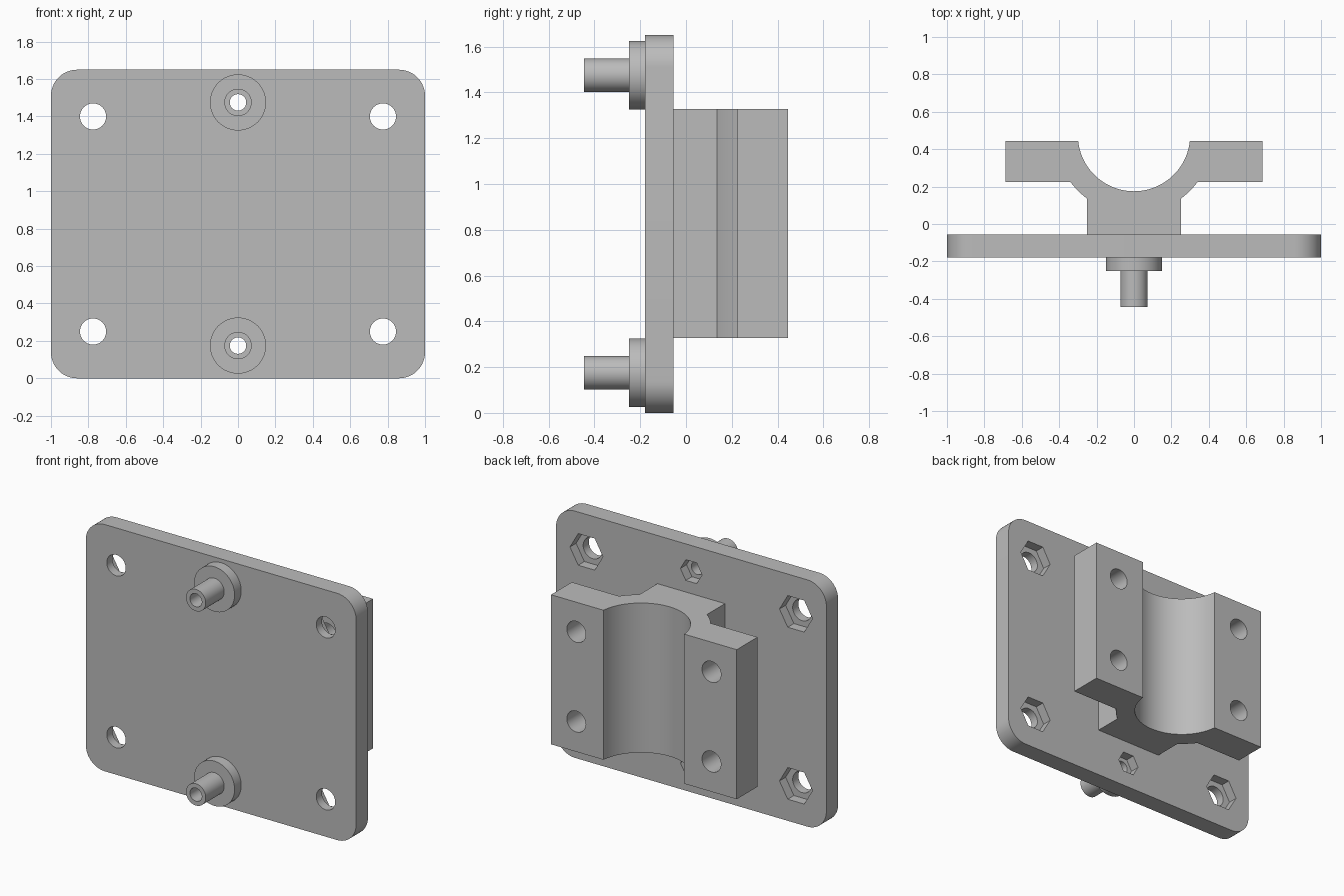
import bpy, bmesh
from math import pi, sin, cos, acos, asin
from mathutils import Matrix, Vector

cube = bpy.data.objects.get("Cube")
if cube:
    bpy.data.objects.remove(cube, do_unlink=True)

grey = bpy.data.materials.new("plain grey")
grey.use_nodes = True
grey.diffuse_color = (0.5, 0.5, 0.5, 1)
grey.node_tree.nodes["Principled BSDF"].inputs["Base Color"].default_value = (0.5, 0.5, 0.5, 1)

PLATE_FRONT, PLATE_BACK = -0.18, -0.055
HEIGHT = 1.65


def finish(name, bm):
    """Turn a bmesh into a grey object."""
    bmesh.ops.recalc_face_normals(bm, faces=bm.faces)
    mesh = bpy.data.meshes.new(name)
    bm.to_mesh(mesh)
    bm.free()
    mesh.materials.append(grey)
    obj = bpy.data.objects.new(name, mesh)
    bpy.context.collection.objects.link(obj)
    return obj


def prism(name, points, offset):
    """Extrude a closed 3D outline along an offset."""
    bm = bmesh.new()
    face = bm.faces.new([bm.verts.new(p) for p in points])
    new = bmesh.ops.extrude_face_region(bm, geom=[face], use_keep_orig=True)["geom"]
    bmesh.ops.translate(bm, vec=offset, verts=[v for v in new if isinstance(v, bmesh.types.BMVert)])
    return finish(name, bm)


def arc(cx, cy, r, start, end, steps):
    angles = [start + (end - start) * i / steps for i in range(steps + 1)]
    return [(cx + r * cos(a), cy + r * sin(a)) for a in angles]


def add_cutter(bm, x, z, radius, y0, y1, sides):
    """Add a cylinder lying along y."""
    matrix = Matrix.Translation((x, (y0 + y1) / 2, z)) @ Matrix.Rotation(pi / 2, 4, "X")
    if sides == 6:  # hexagon corners point sideways
        matrix = matrix @ Matrix.Rotation(pi / 2, 4, "Z")
    bmesh.ops.create_cone(bm, cap_ends=True, segments=sides, radius1=radius,
                          radius2=radius, depth=y1 - y0, matrix=matrix)


def cut(obj, holes):
    """Subtract a list of cylinders, one pass for each set."""
    bm = bmesh.new()
    for hole in holes:
        add_cutter(bm, *hole)
    cutter = finish("hole_cutter", bm)
    cutter.hide_render = True
    mod = obj.modifiers.new("holes", "BOOLEAN")
    mod.operation, mod.solver, mod.object = "DIFFERENCE", "EXACT", cutter
    select(obj)
    bpy.ops.object.modifier_apply(modifier=mod.name)
    bpy.data.objects.remove(cutter, do_unlink=True)


def select(obj):
    bpy.ops.object.select_all(action="DESELECT")
    obj.select_set(True)
    bpy.context.view_layer.objects.active = obj


def smooth(obj):
    select(obj)
    bpy.ops.object.shade_smooth_by_angle(angle=pi / 6)


# Base plate with rounded corners
R = 0.14
outline = []
for i, (cx, cz) in enumerate([(1 - R, HEIGHT - R), (R - 1, HEIGHT - R), (R - 1, R), (1 - R, R)]):
    outline += arc(cx, cz, R, i * pi / 2, (i + 1) * pi / 2, 12)
plate = prism("base_plate", [(x, PLATE_FRONT, z) for x, z in outline],
              (0, PLATE_BACK - PLATE_FRONT, 0))

# Bolt holes with hexagonal nut pockets in the back
bolts = [(x, z, 0.07, 0.122) for x in (-0.775, 0.775) for z in (0.25, 1.4)]
bolts += [(0, z, 0.044, 0.08) for z in (0.175, 1.475)]
cut(plate, [(x, z, r, -0.3, 0.1, 48) for x, z, r, _ in bolts])
cut(plate, [(x, z, r, PLATE_BACK - 0.065, 0.1, 6) for x, z, _, r in bolts])
smooth(plate)

# Clamp bracket: pedestal, half-round saddle and two ears
BACK, EAR_FRONT, EAR_X, FOOT_X = 0.445, 0.225, 0.687, 0.25
AXIS, INNER, OUTER = 0.475, 0.3, 0.422
a_out = -acos(FOOT_X / OUTER)
a_ear = asin((EAR_FRONT - AXIS) / OUTER)
a_in = asin((BACK - AXIS) / INNER)
right = [(FOOT_X, PLATE_BACK)] + arc(0, AXIS, OUTER, a_out, a_ear, 6)
right += [(EAR_X, EAR_FRONT), (EAR_X, BACK)]
saddle = arc(0, AXIS, INNER, a_in, -pi - a_in, 48)
profile = right + saddle + [(-x, y) for x, y in reversed(right)]
bracket = prism("clamp_bracket", [(x, y, 0.328) for x, y in profile], (0, 0, 1))
cut(bracket, [(x, z, 0.07, 0.15, 0.55, 48) for x in (-0.5, 0.5) for z in (0.53, 1.13)])
smooth(bracket)

# Hollow spigots with collars on the front
for label, z in (("lower", 0.175), ("upper", 1.475)):
    bm = bmesh.new()
    rings = [(0.15, PLATE_FRONT), (0.15, -0.25), (0.073, -0.25),
             (0.073, -0.445), (0.044, -0.445), (0.044, PLATE_FRONT)]
    verts = [bm.verts.new((r, y, z)) for r, y in rings]
    edges = [bm.edges.new(pair) for pair in zip(verts, verts[1:])]
    bmesh.ops.spin(bm, geom=verts + edges, cent=Vector((0, 0, z)), axis=(0, 1, 0),
                   angle=2 * pi, steps=48, use_merge=True)
    bmesh.ops.remove_doubles(bm, verts=bm.verts, dist=0.0001)
    smooth(finish(label + "_spigot", bm))
